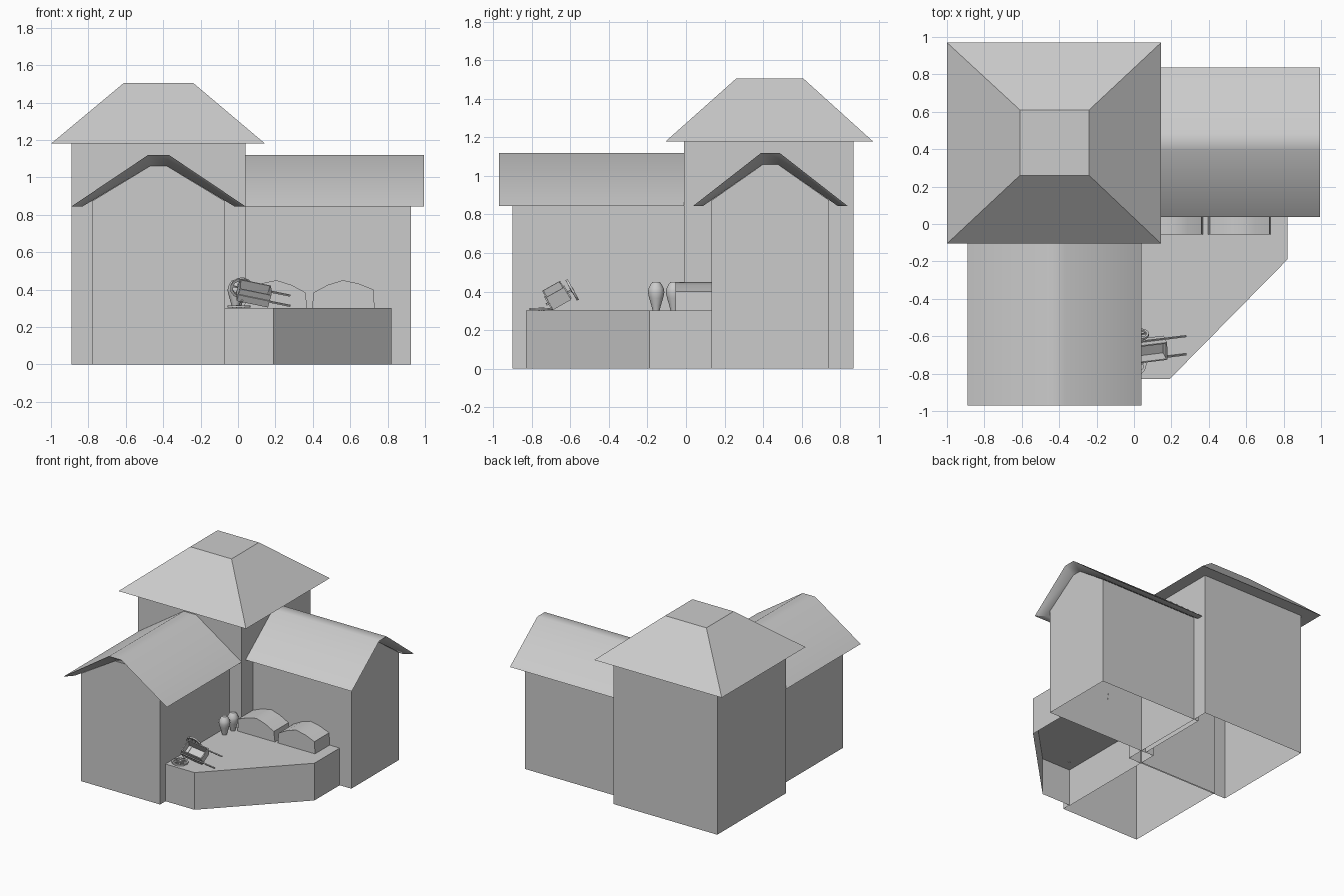
import bpy, bmesh, math
from mathutils import Matrix, Vector

if "Cube" in bpy.data.objects:
    bpy.data.objects.remove(bpy.data.objects["Cube"])

grey = bpy.data.materials.new("plain_grey")
grey.diffuse_color = (0.6, 0.6, 0.6, 1)
grey.use_nodes = True
grey.node_tree.nodes["Principled BSDF"].inputs["Base Color"].default_value = grey.diffuse_color


def finish(name, bm, smooth=None, open_base=False):
    bmesh.ops.recalc_face_normals(bm, faces=bm.faces)
    if open_base:
        low = [f for f in bm.faces if all(v.co.z < 0.001 for v in f.verts)]
        bmesh.ops.delete(bm, geom=low, context='FACES')
    me = bpy.data.meshes.new(name)
    bm.to_mesh(me)
    bm.free()
    me.materials.append(grey)
    ob = bpy.data.objects.new(name, me)
    bpy.context.collection.objects.link(ob)
    if smooth:
        bpy.ops.object.select_all(action='DESELECT')
        ob.select_set(True)
        bpy.context.view_layer.objects.active = ob
        bpy.ops.object.shade_smooth_by_angle(angle=math.radians(smooth))
    return ob


def loft(name, loops, caps=True, **kw):
    """Join matching point loops; optionally cap both ends."""
    bm = bmesh.new()
    rings = [[bm.verts.new(p) for p in loop] for loop in loops]
    n = len(rings[0])
    for a, b in zip(rings, rings[1:]):
        for i in range(n):
            j = (i + 1) % n
            bm.faces.new((a[i], a[j], b[j], b[i]))
    if caps:
        bm.faces.new(rings[0])
        bm.faces.new(rings[-1])
    return finish(name, bm, **kw)


def rect(x0, x1, y0, y1, z):
    return [(x0, y0, z), (x1, y0, z), (x1, y1, z), (x0, y1, z)]


# Tower and its hipped roof
loft("tower_walls", [rect(-0.89, 0.04, -0.01, 0.87, z) for z in (0, 1.18)],
     open_base=True)
loft("tower_roof", [rect(-1.0, 0.145, -0.105, 0.97, 1.18),
                    rect(-0.61, -0.24, 0.26, 0.61, 1.505)])


# Two gabled wings; place(u, d, z) maps across / outward / up to world
def wing(name, place, s, wall_end, roof_end):
    gable = [(-0.355, 0), (-0.355, 0.873), (-0.045, 1.06),
             (0.045, 1.06), (0.355, 0.873), (0.355, 0)]
    loft(name + "_walls", [[place(u * s, d, z) for u, z in gable]
                           for d in (0, wall_end)], open_base=True)
    outer = [(-0.465, 0.845), (-0.055, 1.12), (0.055, 1.12), (0.465, 0.845)]
    inner = [(0.405, 0.845), (0.045, 1.06), (-0.045, 1.06), (-0.405, 0.845)]
    # roof shell whose gable end slopes back to the wall
    bm = bmesh.new()
    rings = [[bm.verts.new(place(u * s, 0, z)) for u, z in outer + inner],
             [bm.verts.new(place(u * s, roof_end, z)) for u, z in outer]
             + [bm.verts.new(place(u * s, wall_end + 0.005, z)) for u, z in inner]]
    for i in range(8):
        j = (i + 1) % 8
        bm.faces.new((rings[0][i], rings[0][j], rings[1][j], rings[1][i]))
    for r in rings:
        for i in range(3):
            bm.faces.new((r[i], r[i + 1], r[6 - i], r[7 - i]))
    finish(name + "_roof", bm, smooth=40)


wing("front_wing", lambda u, d, z: (-0.425 + u, -d, z), 1.0, 0.90, 0.97)
wing("right_wing", lambda u, d, z: (d, 0.438 + u, z), 0.86, 0.925, 0.995)

# Terrace with a cut corner
plan = [(-0.075, -0.83), (0.19, -0.83), (0.82, -0.19), (0.82, 0.135), (-0.075, 0.135)]
loft("terrace", [[(x, y, z) for x, y in plan] for z in (0, 0.302)], open_base=True)

# Two humped bales against the right wing
hump = [(0.395, 0.30), (0.405, 0.385), (0.48, 0.425), (0.56, 0.45),
        (0.645, 0.432), (0.725, 0.40), (0.73, 0.30)]
for name, f in (("right_bale", lambda x: x), ("left_bale", lambda x: 0.765 - x)):
    loft(name, [[(f(x), y, z) for x, z in hump] for y in (-0.055, 0.135)], smooth=40)

# Jars
jar = [(0.018, 0.30), (0.024, 0.325), (0.036, 0.365), (0.043, 0.395),
       (0.040, 0.415), (0.030, 0.435), (0.019, 0.45)]
for i, (jx, jy) in enumerate(((-0.013, -0.155), (-0.002, -0.062))):
    loft("jar_%d" % (i + 1),
         [[(jx + r * math.cos(a * math.tau / 12), jy + r * math.sin(a * math.tau / 12), z)
           for a in range(12)] for r, z in jar], smooth=50)

# Broken cart, tilted on the terrace
tilt = (Matrix.Translation((0.085, -0.672, 0.380)) @ Matrix.Rotation(math.radians(7), 4, 'Z')
        @ Matrix.Rotation(math.radians(11.5), 4, 'Y') @ Matrix.Rotation(math.radians(30), 4, 'X'))


def box(bm, c, size, m):
    bmesh.ops.create_cube(bm, size=1, matrix=m @ Matrix.Translation(c)
                          @ Matrix.Diagonal((*size, 1)))


bm = bmesh.new()
box(bm, (0, 0, -0.034), (0.17, 0.10, 0.008), tilt)
for s in (-1, 1):
    box(bm, (0, s * 0.05, 0), (0.17, 0.007, 0.076), tilt)
    box(bm, (s * 0.083, 0, 0), (0.007, 0.10, 0.076), tilt)
finish("cart_body", bm)
bm = bmesh.new()
for s in (-1, 1):
    box(bm, (0.055, s * 0.056, 0), (0.29, 0.008, 0.009), tilt)
box(bm, (-0.06, 0.01, -0.03), (0.01, 0.16, 0.01), tilt)
finish("cart_handles_and_axle", bm)


# Wheel: square-section rim, hub and spokes
def wheel(name, m, r=0.062, n=12):
    bm = bmesh.new()
    sect = [(r, -0.006), (r, 0.006), (r - 0.014, 0.006), (r - 0.014, -0.006)]
    rings = [[bm.verts.new(m @ Vector((p * math.cos(k * math.tau / n),
                                       p * math.sin(k * math.tau / n), z)))
              for p, z in sect] for k in range(n)]
    for k in range(n):
        a, b = rings[k], rings[(k + 1) % n]
        for i in range(4):
            j = (i + 1) % 4
            bm.faces.new((a[i], a[j], b[j], b[i]))
    for k in range(3):
        box(bm, (0, 0, 0), (2 * r - 0.02, 0.008, 0.007),
            m @ Matrix.Rotation(k * math.pi / 3, 4, 'Z'))
    bmesh.ops.create_cone(bm, cap_ends=True, segments=8, radius1=0.015, radius2=0.015,
                          depth=0.016, matrix=m)
    finish(name, bm)


wheel("loose_wheel", Matrix.Translation((0.005, -0.75, 0.309)))
wheel("fitted_wheel", tilt @ Matrix.Translation((-0.06, 0.085, -0.03))
      @ Matrix.Rotation(math.pi / 2, 4, 'X'))
